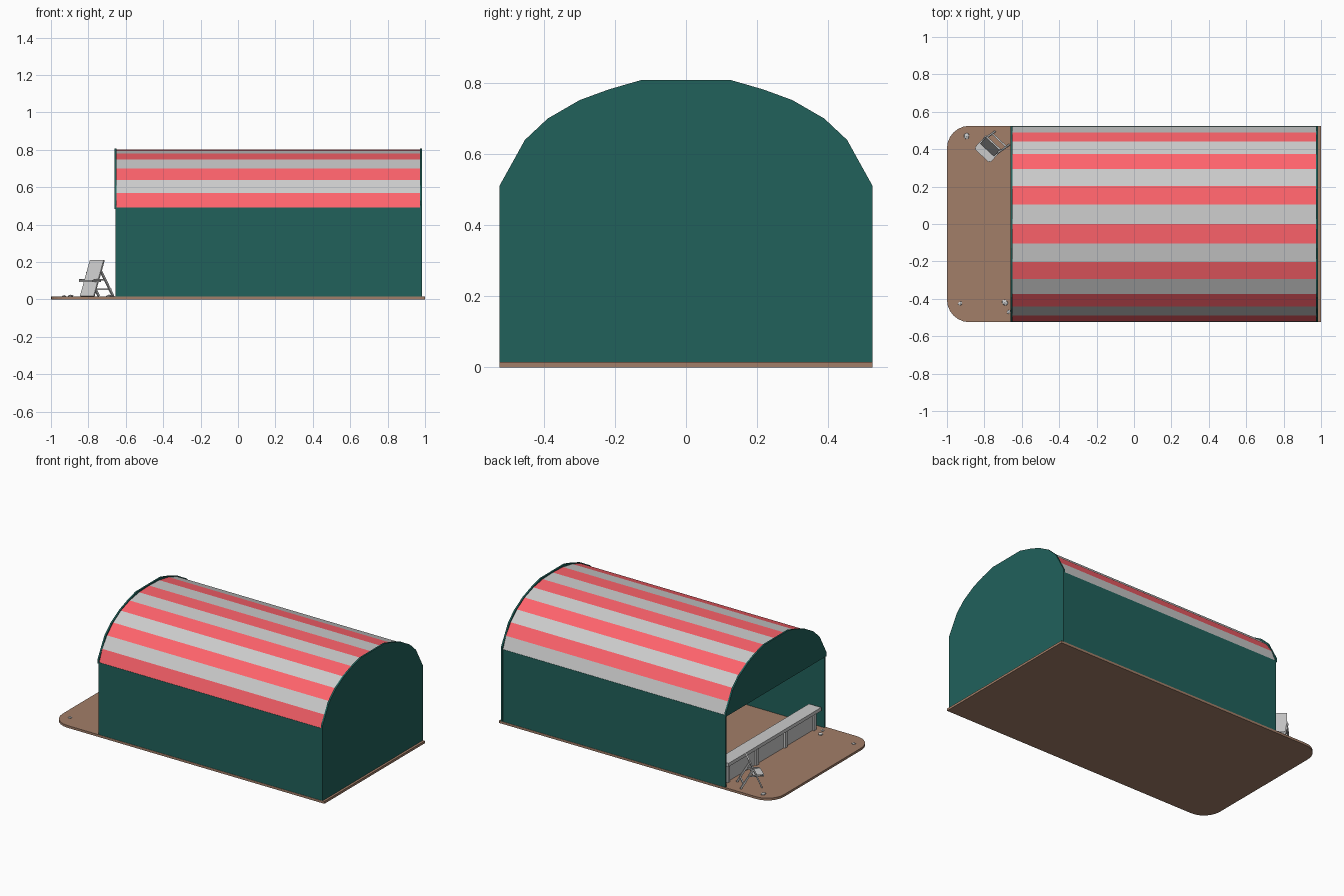
import bpy, bmesh, math, random
from mathutils import Vector, Matrix

if "Cube" in bpy.data.objects:
    bpy.data.objects.remove(bpy.data.objects["Cube"])

random.seed(4)


def material(name, rgb):
    m = bpy.data.materials.new(name)
    m.diffuse_color = (*rgb, 1)
    m.use_nodes = True
    m.node_tree.nodes["Principled BSDF"].inputs["Base Color"].default_value = m.diffuse_color
    return m


GREEN = material("green_paint", (0.015, 0.12, 0.105))
RED = material("red_stripe", (1.0, 0.125, 0.15))
PALE = material("pale_stripe", (0.6, 0.6, 0.6))
SAND = material("sand", (0.36, 0.21, 0.14))


def finish(name, bm, mats=()):
    bmesh.ops.recalc_face_normals(bm, faces=bm.faces)
    me = bpy.data.meshes.new(name)
    bm.to_mesh(me)
    bm.free()
    ob = bpy.data.objects.new(name, me)
    bpy.context.collection.objects.link(ob)
    for m in mats:
        me.materials.append(m)
    return ob


def prism(name, points, offset, mats=()):
    """Extrude a flat outline of 3D points along offset."""
    bm = bmesh.new()
    face = bm.faces.new([bm.verts.new(p) for p in points])
    ext = bmesh.ops.extrude_face_region(bm, geom=[face])
    verts = [v for v in ext["geom"] if isinstance(v, bmesh.types.BMVert)]
    bmesh.ops.translate(bm, verts=verts, vec=offset)
    return finish(name, bm, mats)


def box(name, lo, hi, mats=()):
    pts = [(lo[0], lo[1], lo[2]), (hi[0], lo[1], lo[2]),
           (hi[0], hi[1], lo[2]), (lo[0], hi[1], lo[2])]
    return prism(name, pts, (0, 0, hi[2] - lo[2]), mats)


def beam(name, a, b, side, width, thick):
    """Board from a to b, its width lying along side."""
    a, b = Vector(a), Vector(b)
    s = Vector(side).normalized() * width / 2
    n = (b - a).cross(s).normalized() * thick
    return prism(name, [p - n / 2 for p in (a - s, a + s, b + s, b - s)], n)


# Ground slab, rounded at the open end
R, W = 0.12, 0.525
arc = [(-1 + R - R * math.sin(t), W - R + R * math.cos(t))
       for t in (math.pi / 2 * i / 6 for i in range(7))]
outline = [(1, W)] + arc + [(x, -y) for x, y in reversed(arc)] + [(1, -W)]
prism("ground_slab", [(x, y, 0) for x, y in outline], (0, 0, 0.015), [SAND])

# Side walls
for s, side in ((-1, "front"), (1, "back")):
    y0, y1 = sorted((s * 0.511, s * 0.523))
    box(side + "_wall", (-0.655, y0, 0.015), (0.984, y1, 0.492), [GREEN])

# Closed end wall and open end gable share the arched outline
half = [(0.525, 0.51), (0.453, 0.64), (0.389, 0.70),
        (0.299, 0.752), (0.217, 0.782), (0.127, 0.808)]
arch = half + [(-y, z) for y, z in reversed(half)]
for name, x, bottom in (("end_wall", 0.974, 0.015), ("entrance_gable", -0.661, 0.485)):
    pts = [(x, 0.525, bottom)] + [(x, y, z) for y, z in arch] + [(x, -0.525, bottom)]
    prism(name, pts, (0.011, 0, 0), [GREEN])

# Striped vaulted roof
prof = [(0.522, 0.49), (0.49, 0.57), (0.44, 0.64), (0.375, 0.70),
        (0.295, 0.748), (0.203, 0.78), (0.105, 0.797)]
prof = [(-y, z) for y, z in prof] + [(0, 0.801)] + prof[::-1]
bm = bmesh.new()
rows = [[bm.verts.new((x, y, z)) for x in (-0.651, 0.975)] for y, z in prof]
for i, (a, b) in enumerate(zip(rows, rows[1:])):
    bm.faces.new((a[0], a[1], b[1], b[0])).material_index = i % 2
roof = finish("striped_roof", bm, [RED, PALE])
if roof.data.polygons[6].normal.z < 0:
    roof.data.flip_normals()
mod = roof.modifiers.new("thickness", "SOLIDIFY")
mod.thickness = 0.006

# Counter across the entrance
box("counter_top", (-0.65, -0.485, 0.135), (-0.56, 0.485, 0.158))
box("counter_panel", (-0.618, -0.46, 0.015), (-0.585, 0.46, 0.135))
for i in range(4):
    y = -0.45 + 0.30 * i
    box("counter_post", (-0.63, y - 0.012, 0.015), (-0.618, y + 0.012, 0.135))

# Folding beach chair
w = Vector((0.733, -0.68, 0))
low, top = Vector((-0.806, 0.373, 0.018)), Vector((-0.752, 0.432, 0.21))
back = Vector((0.68, 0.733, 0))
beam("chair_back", low.lerp(top, 0.38), top, w, 0.10, 0.009)
mid = low.lerp(top, 0.42)
beam("chair_seat", mid - back * 0.045, mid + back * 0.02, w, 0.10, 0.009)
beam("chair_lower_panel", low, low.lerp(top, 0.4), w, 0.10, 0.008)
for s in (-1, 1):
    hinge = low.lerp(top, 0.68) + w * 0.052 * s
    foot = Vector((-0.707, 0.458, 0.019)) + w * 0.052 * s
    beam("chair_rear_leg", hinge, foot, w, 0.009, 0.011)
    arm = low.lerp(top, 0.45) + w * 0.054 * s
    beam("chair_rail", arm - back * 0.04, arm + back * 0.05, w, 0.008, 0.008)
beam("chair_brace", Vector((-0.718, 0.446, 0.055)) - w * 0.052,
     Vector((-0.718, 0.446, 0.055)) + w * 0.052, back, 0.009, 0.009)

# Loose pebbles
for x, y, r in ((-0.895, 0.47, 0.02), (-0.93, -0.425, 0.014),
                (-0.69, -0.42, 0.02), (-0.67, -0.47, 0.013)):
    bm = bmesh.new()
    turn = Matrix.Rotation(random.uniform(0, 6), 4, "Z")
    bmesh.ops.create_icosphere(bm, subdivisions=1, radius=r,
                               matrix=Matrix.Translation((x, y, 0.016)) @ turn
                               @ Matrix.Diagonal((1, 0.8, 0.5, 1)))
    finish("pebble", bm)
